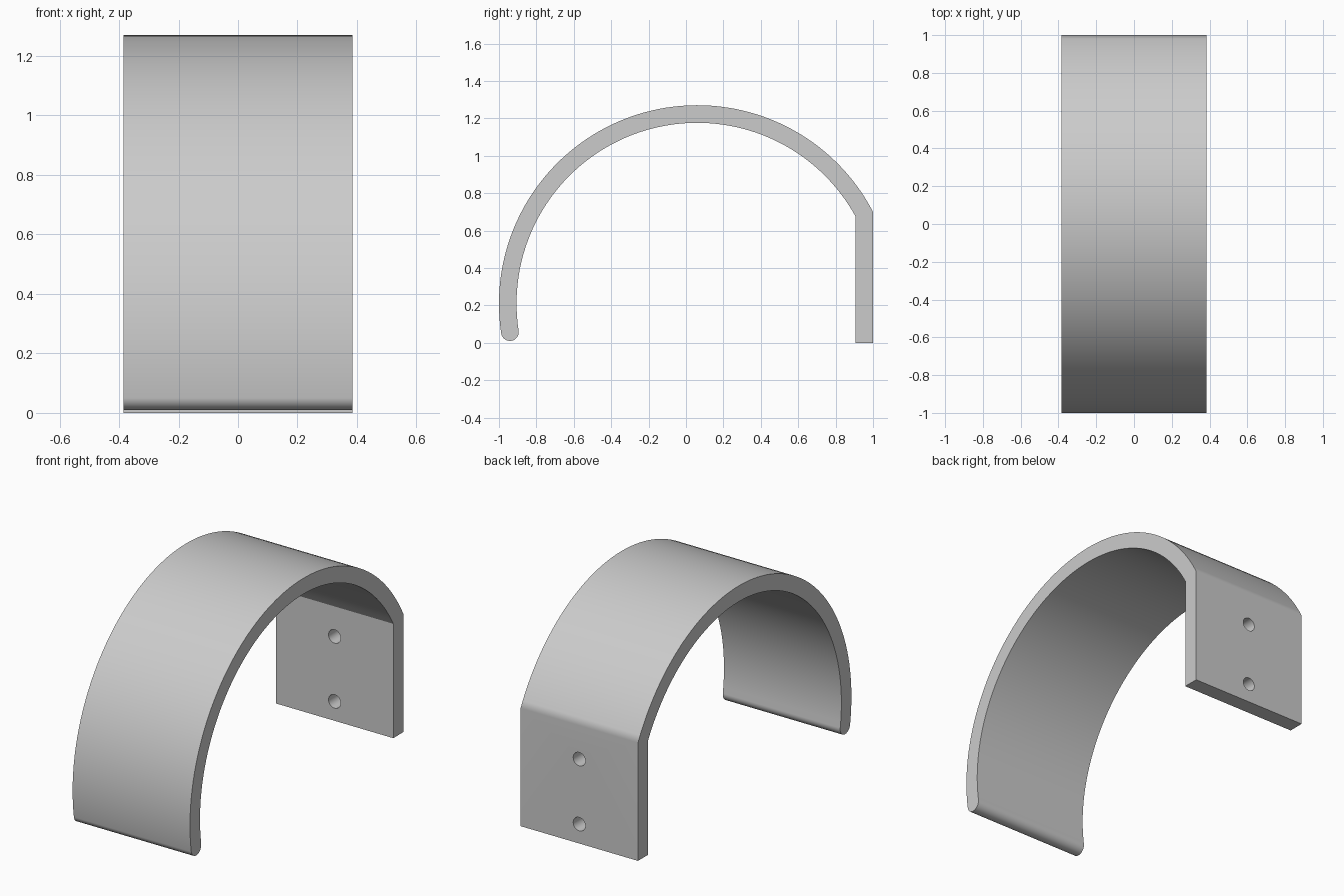
import bpy, bmesh
from math import sin, cos, radians, sqrt, atan2, pi

cube = bpy.data.objects.get("Cube")
if cube:
    bpy.data.objects.remove(cube)

WIDTH = 0.77
CY, CZ = 0.06, 0.21            # arc centre
R_OUT, R_IN = 1.06, 0.966
BACK, PLATE_IN = 1.0, 0.905    # plate faces
TIP = radians(188.7)
STEPS = 72

grey = bpy.data.materials.new("light grey")
grey.use_nodes = True
colour = (0.6, 0.6, 0.6, 1)
grey.diffuse_color = colour
grey.node_tree.nodes["Principled BSDF"].inputs["Base Color"].default_value = colour


def arc(cy, cz, r, a0, a1, n):
    return [(cy + r * cos(a0 + (a1 - a0) * i / n),
             cz + r * sin(a0 + (a1 - a0) * i / n)) for i in range(n + 1)]


def start_angle(r, y):
    return atan2(sqrt(r * r - (y - CY) ** 2), y - CY)


# Side profile: plate, outer arc, rounded tip, inner arc
r_mid, r_tip = (R_OUT + R_IN) / 2, (R_OUT - R_IN) / 2
profile = [(PLATE_IN, 0), (BACK, 0)]
profile += arc(CY, CZ, R_OUT, start_angle(R_OUT, BACK), TIP, STEPS)
profile += arc(CY + r_mid * cos(TIP), CZ + r_mid * sin(TIP), r_tip, TIP, TIP + pi, 16)[1:-1]
profile += arc(CY, CZ, R_IN, TIP, start_angle(R_IN, PLATE_IN), STEPS)

bm = bmesh.new()
face = bm.faces.new([bm.verts.new((-WIDTH / 2, y, z)) for y, z in profile])
ext = bmesh.ops.extrude_face_region(bm, geom=[face])
bmesh.ops.translate(bm, vec=(WIDTH, 0, 0),
                    verts=[v for v in ext["geom"] if isinstance(v, bmesh.types.BMVert)])
bmesh.ops.recalc_face_normals(bm, faces=bm.faces)
mesh = bpy.data.meshes.new("curved_hook")
bm.to_mesh(mesh)
bm.free()
hook = bpy.data.objects.new("curved_hook", mesh)
bpy.context.collection.objects.link(hook)
mesh.materials.append(grey)

# Screw holes through the mounting plate
for name, z in (("lower", 0.115), ("upper", 0.5)):
    bpy.ops.mesh.primitive_cylinder_add(vertices=32, radius=0.04, depth=0.3,
                                        location=(0, 0.95, z), rotation=(pi / 2, 0, 0))
    cutter = bpy.context.object
    cutter.name = name + "_hole_cutter"
    cutter.data.materials.append(grey)
    cutter.hide_render = True
    cutter.hide_set(True)
    cut = hook.modifiers.new(name + "_hole", 'BOOLEAN')
    cut.operation, cut.solver, cut.object = 'DIFFERENCE', 'EXACT', cutter

# Apply the cuts, then shade smooth with flat plate faces
bpy.context.view_layer.objects.active = hook
hook.select_set(True)
for mod in list(hook.modifiers):
    bpy.ops.object.modifier_apply(modifier=mod.name)
for ob in [o for o in bpy.data.objects if o.name.endswith("_hole_cutter")]:
    bpy.data.objects.remove(ob)
bpy.ops.object.shade_smooth_by_angle(angle=radians(30))
weighted = hook.modifiers.new("flat_plate", 'WEIGHTED_NORMAL')
weighted.keep_sharp = True
